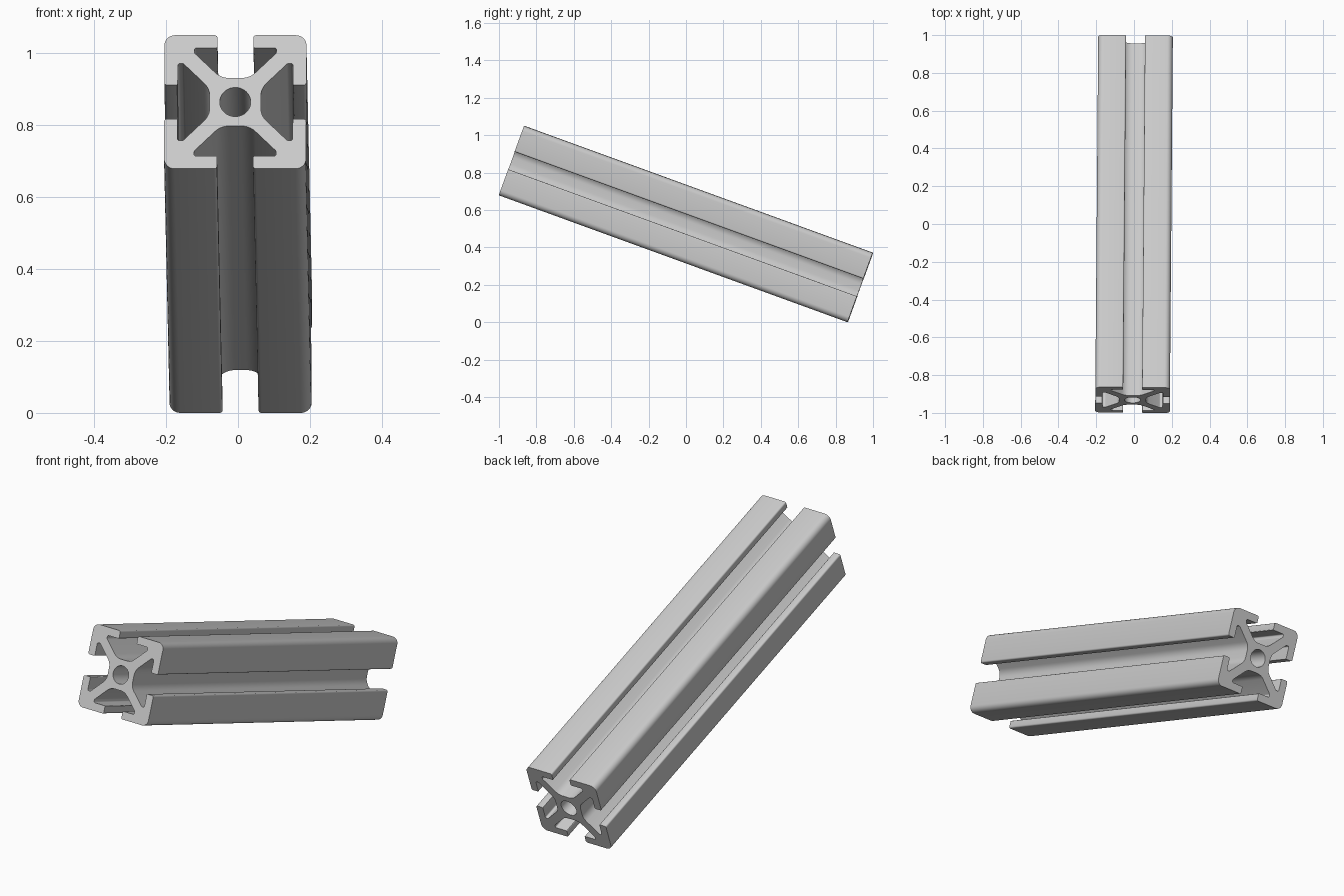
import bpy, bmesh, math
from mathutils import Vector, Matrix

cube = bpy.data.objects.get("Cube")
if cube:
    bpy.data.objects.remove(cube)

LENGTH, HALF = 1.984, 0.1975
TILT, YAW = math.radians(-20), math.radians(-0.47)

metal = bpy.data.materials.new("light grey metal")
metal.use_nodes = True
colour = (0.6, 0.6, 0.6, 1)
metal.diffuse_color = colour
metal.node_tree.nodes["Principled BSDF"].inputs["Base Color"].default_value = colour


def fillet(prev, corner, nxt, radius, steps):
    """Points of a round arc that replaces one corner."""
    a, b = (prev - corner).normalized(), (nxt - corner).normalized()
    half = a.angle(b) / 2
    centre = corner + (a + b).normalized() * radius / math.sin(half)
    start = (corner + a * radius / math.tan(half) - centre).normalized()
    end = (corner + b * radius / math.tan(half) - centre).normalized()
    return [centre + start.slerp(end, i / steps) * radius for i in range(steps + 1)]


# Half of one slotted side, from the slot floor to the outer corner: x, z, radius, steps
half_side = [
    (0.040, 0.071, 0.055, 6),   # floor meets strut
    (0.114, 0.145, 0.008, 4),   # strut meets pocket wall
    (0.114, 0.160, 0.006, 4),   # pocket wall meets lip
    (0.050, 0.160, 0.004, 3),   # lip, inner edge
    (0.050, HALF, 0.008, 4),    # lip, outer edge
    (HALF, HALF, 0.030, 8),     # outer corner
]
side = half_side + [(z, x, r, n) for x, z, r, n in reversed(half_side[:-1])]

# Repeat the quarter around the axis and round every corner
corners = []
for k in range(4):
    turn = Matrix.Rotation(math.radians(90 * k), 3, 'Y')
    corners += [(turn @ Vector((x, 0, z)), r, n) for x, z, r, n in side]
outline = []
for i, (point, r, n) in enumerate(corners):
    outline += fillet(corners[i - 1][0], point, corners[(i + 1) % len(corners)][0], r, n)

# Round bore through the core
SIDES = 40
bore = [Vector((0.043 * math.cos(t), 0, 0.043 * math.sin(t)))
        for t in (math.tau * i / SIDES for i in range(SIDES))]

# Fill the cross-section and extrude it along y
bm = bmesh.new()
edges = []
for loop in (outline, bore):
    verts = [bm.verts.new(p - Vector((0, LENGTH / 2, 0))) for p in loop]
    edges += [bm.edges.new((verts[i - 1], verts[i])) for i in range(len(verts))]
bmesh.ops.triangle_fill(bm, edges=edges, use_beauty=True, normal=(0, -1, 0))
ext = bmesh.ops.extrude_face_region(bm, geom=bm.faces[:], use_keep_orig=True)
moved = [g for g in ext["geom"] if isinstance(g, bmesh.types.BMVert)]
bmesh.ops.translate(bm, verts=moved, vec=(0, LENGTH, 0))
bmesh.ops.recalc_face_normals(bm, faces=bm.faces[:])

# Lean the bar and set it on the ground
bm.transform(Matrix.Rotation(YAW, 4, 'Z') @ Matrix.Rotation(TILT, 4, 'X'))
bm.transform(Matrix.Translation((0, 0, -min(v.co.z for v in bm.verts))))

mesh = bpy.data.meshes.new("slotted_bar")
bm.to_mesh(mesh)
bm.free()
mesh.materials.append(metal)
bar = bpy.data.objects.new("slotted_bar", mesh)
bpy.context.collection.objects.link(bar)
bpy.ops.object.select_all(action='DESELECT')
bar.select_set(True)
bpy.context.view_layer.objects.active = bar
bpy.ops.object.shade_smooth_by_angle(angle=math.radians(30))
